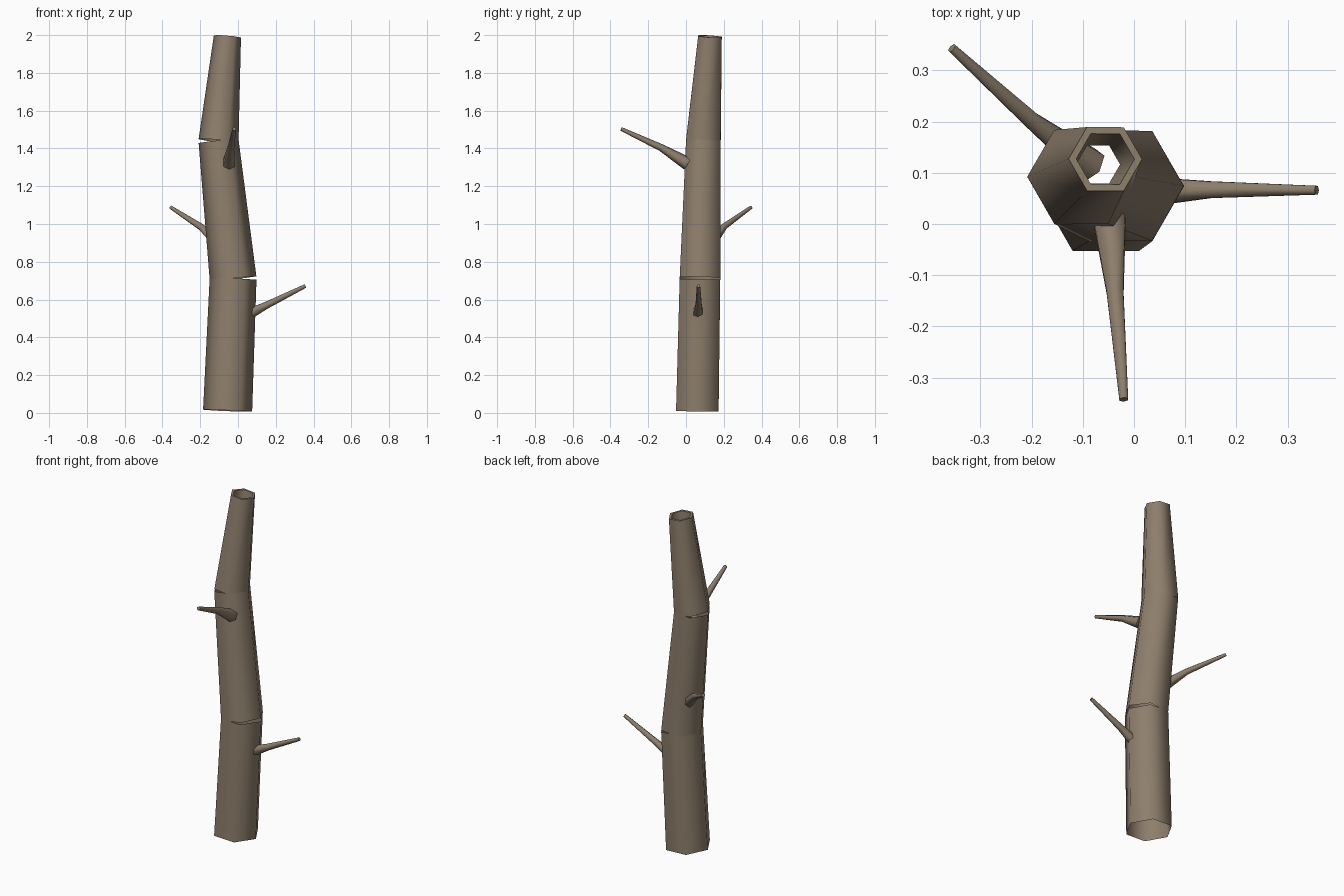
import bpy, bmesh, math
from mathutils import Vector

cube = bpy.data.objects.get("Cube")
if cube:
    bpy.data.objects.remove(cube, do_unlink=True)

bark = bpy.data.materials.new("bark")
bark.use_nodes = True
BROWN = (0.27, 0.21, 0.15, 1)
bark.diffuse_color = BROWN
node = bark.node_tree.nodes["Principled BSDF"]
node.inputs["Base Color"].default_value = BROWN
node.inputs["Roughness"].default_value = 0.9

SIDES = 6


def ring(bm, centre, axis, ref, radius):
    """Hexagon of vertices square to the axis, with a corner towards ref."""
    u = (ref - axis * ref.dot(axis)).normalized()
    v = axis.cross(u)
    angles = [math.tau * i / SIDES for i in range(SIDES)]
    return [bm.verts.new(centre + radius * (u * math.cos(a) + v * math.sin(a)))
            for a in angles]


def bridge(bm, lower, upper):
    for i in range(SIDES):
        j = (i + 1) % SIDES
        bm.faces.new((lower[i], lower[j], upper[j], upper[i]))


def finish(bm, name):
    mesh = bpy.data.meshes.new(name)
    bm.to_mesh(mesh)
    bm.free()
    obj = bpy.data.objects.new(name, mesh)
    bpy.context.collection.objects.link(obj)
    mesh.materials.append(bark)
    bpy.ops.object.select_all(action='DESELECT')
    obj.select_set(True)
    bpy.context.view_layer.objects.active = obj
    bpy.ops.object.shade_smooth_by_angle(angle=math.radians(65))
    return obj


# Trunk: straight hexagonal sections sharing end centres, leaving wedge cracks
joints = [(Vector((-0.055, 0.06, 0.0115)), 0.13),
          (Vector((-0.026, 0.074, 0.71)), 0.124),
          (Vector((-0.103, 0.092, 1.44)), 0.106),
          (Vector((-0.056, 0.127, 1.993)), 0.072)]
names = ["trunk_lower", "trunk_middle", "trunk_upper"]
X = Vector((1, 0, 0))

for name, (a, ra), (b, rb) in zip(names, joints, joints[1:]):
    bm = bmesh.new()
    axis = (b - a).normalized()
    top = ring(bm, b, axis, X, rb)
    bridge(bm, ring(bm, a, axis, X, ra), top)
    if name == "trunk_upper":
        # Rim and narrowing hollow at the broken top
        rim = ring(bm, b, axis, X, 0.057)
        bridge(bm, top, rim)
        bridge(bm, rim, ring(bm, b.lerp(a, 0.3), axis, X, 0.043))
    finish(bm, name)


# Branches: root, kink and tip
def branch(name, *points):
    pts = [Vector(p) for p in points]
    first = (pts[1] - pts[0]).normalized()
    last = (pts[2] - pts[1]).normalized()
    axes = [first, (first + last).normalized(), last]
    ref = Vector((0, 0, 1))
    bm = bmesh.new()
    rings = [ring(bm, p, ax, ref, r)
             for p, ax, r in zip(pts, axes, (0.036, 0.019, 0.01))]
    bridge(bm, rings[0], rings[1])
    bridge(bm, rings[1], rings[2])
    bm.faces.new(rings[0][::-1])
    bm.faces.new(rings[2])
    finish(bm, name)


branch("left_branch", (0.0, 0.062, 0.495), (0.147, 0.067, 0.568), (0.357, 0.066, 0.672))
branch("back_branch", (-0.085, 0.115, 0.88), (-0.197, 0.2, 0.985), (-0.356, 0.344, 1.088))
branch("front_branch", (-0.048, 0.008, 1.32), (-0.037, -0.133, 1.405), (-0.02, -0.343, 1.503))
